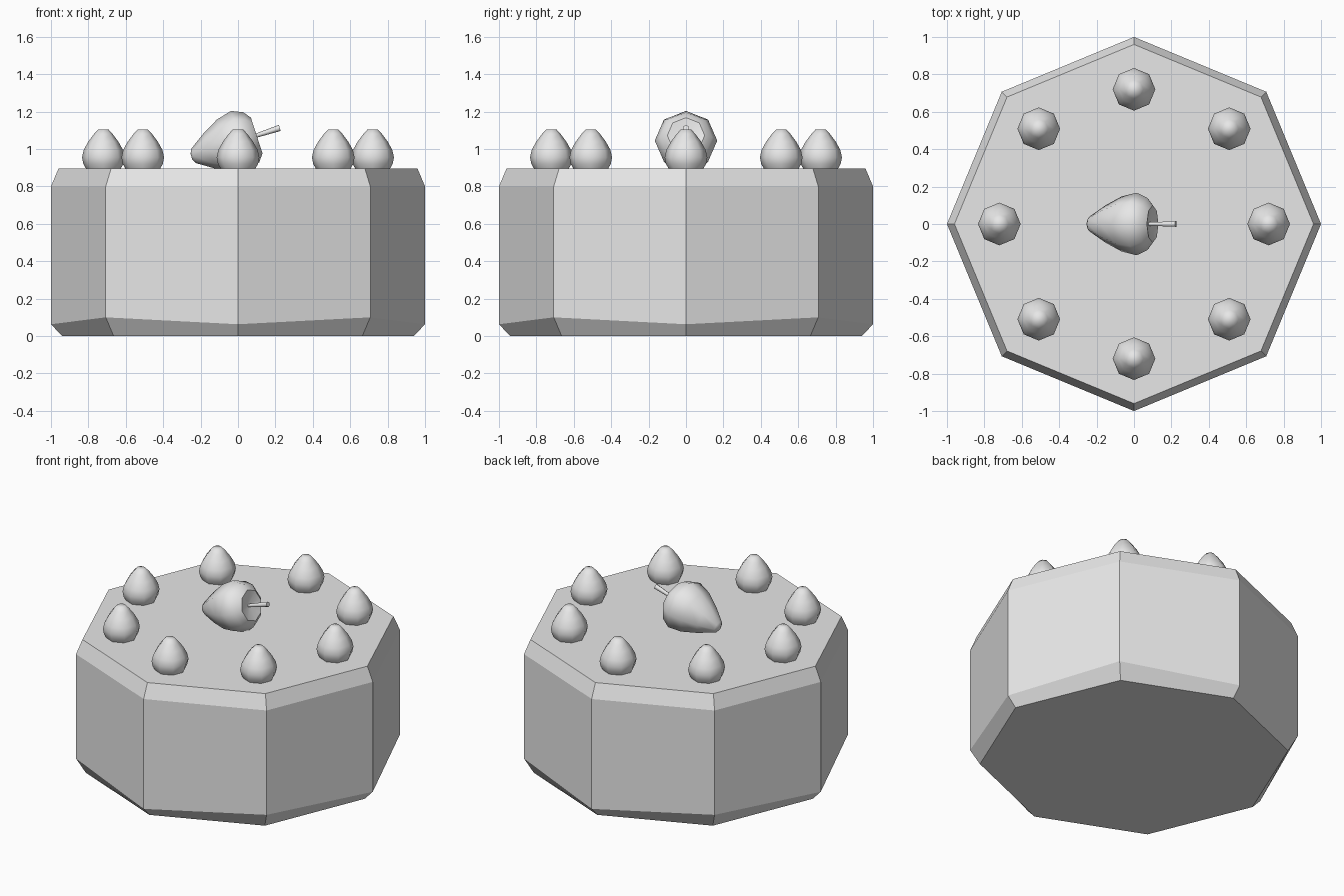
import bpy
import bmesh
from math import cos, sin, pi, radians
from mathutils import Matrix

default_cube = bpy.data.objects.get("Cube")
if default_cube:
    bpy.data.objects.remove(default_cube, do_unlink=True)

# Single plain material
grey = bpy.data.materials.new("light_grey")
grey.use_nodes = True
grey.diffuse_color = (0.8, 0.8, 0.8, 1)
grey.node_tree.nodes["Principled BSDF"].inputs["Base Color"].default_value = (0.8, 0.8, 0.8, 1)


def lathe(name, profile, sides=8, place=Matrix(), smooth=None, drop=None):
    """Turn (radius, height) points around z; drop lowers chosen ring corners."""
    bm = bmesh.new()
    rings = []
    for level, (r, z) in enumerate(profile):
        ring = []
        for i in range(sides):
            a = 2 * pi * i / sides
            dz = drop(level, i) if drop else 0
            ring.append(bm.verts.new((r * cos(a), r * sin(a), z + dz)))
        rings.append(ring)
    for low, high in zip(rings, rings[1:]):
        for i in range(sides):
            j = (i + 1) % sides
            bm.faces.new((low[i], low[j], high[j], high[i]))
    bm.faces.new(rings[0][::-1])
    bm.faces.new(rings[-1])
    bm.normal_update()
    mesh = bpy.data.meshes.new(name)
    bm.to_mesh(mesh)
    bm.free()
    mesh.materials.append(grey)
    obj = bpy.data.objects.new(name, mesh)
    bpy.context.collection.objects.link(obj)
    obj.matrix_world = place
    if smooth:
        bpy.ops.object.select_all(action="DESELECT")
        bpy.context.view_layer.objects.active = obj
        obj.select_set(True)
        bpy.ops.object.shade_smooth_by_angle(angle=radians(smooth))
    return obj


# Cake body, with an uneven lower bevel
lathe("cake", [(0.94, 0), (1, 0.1), (1, 0.8), (0.96, 0.895)],
      drop=lambda level, i: -0.037 if level == 1 and i % 2 == 0 else 0)

# Ring of cream dollops
dollop = [(0.09, 0.89), (0.107, 0.92), (0.114, 0.955), (0.105, 0.995),
          (0.08, 1.04), (0.05, 1.08), (0.028, 1.104)]
for n in range(8):
    turn = Matrix.Rotation(n * pi / 4, 4, "Z")
    lathe(f"cream_dollop_{n + 1}", dollop,
          place=turn @ Matrix.Translation((0.72, 0, 0)), smooth=60)

# Leaning berry and its stem share one tilted axis
lean = Matrix.Translation((0, 0, 1.04)) @ Matrix.Rotation(radians(72), 4, "Y")
lathe("berry", [(0.015, -0.262), (0.04, -0.25), (0.1, -0.16), (0.147, -0.07),
                (0.167, 0.015), (0.14, 0.075), (0.1, 0.105), (0.02, 0.085)],
      place=lean, smooth=50)
lathe("stem", [(0.01, 0.07), (0.012, 0.12), (0.017, 0.235)],
      sides=6, place=lean, smooth=65)
